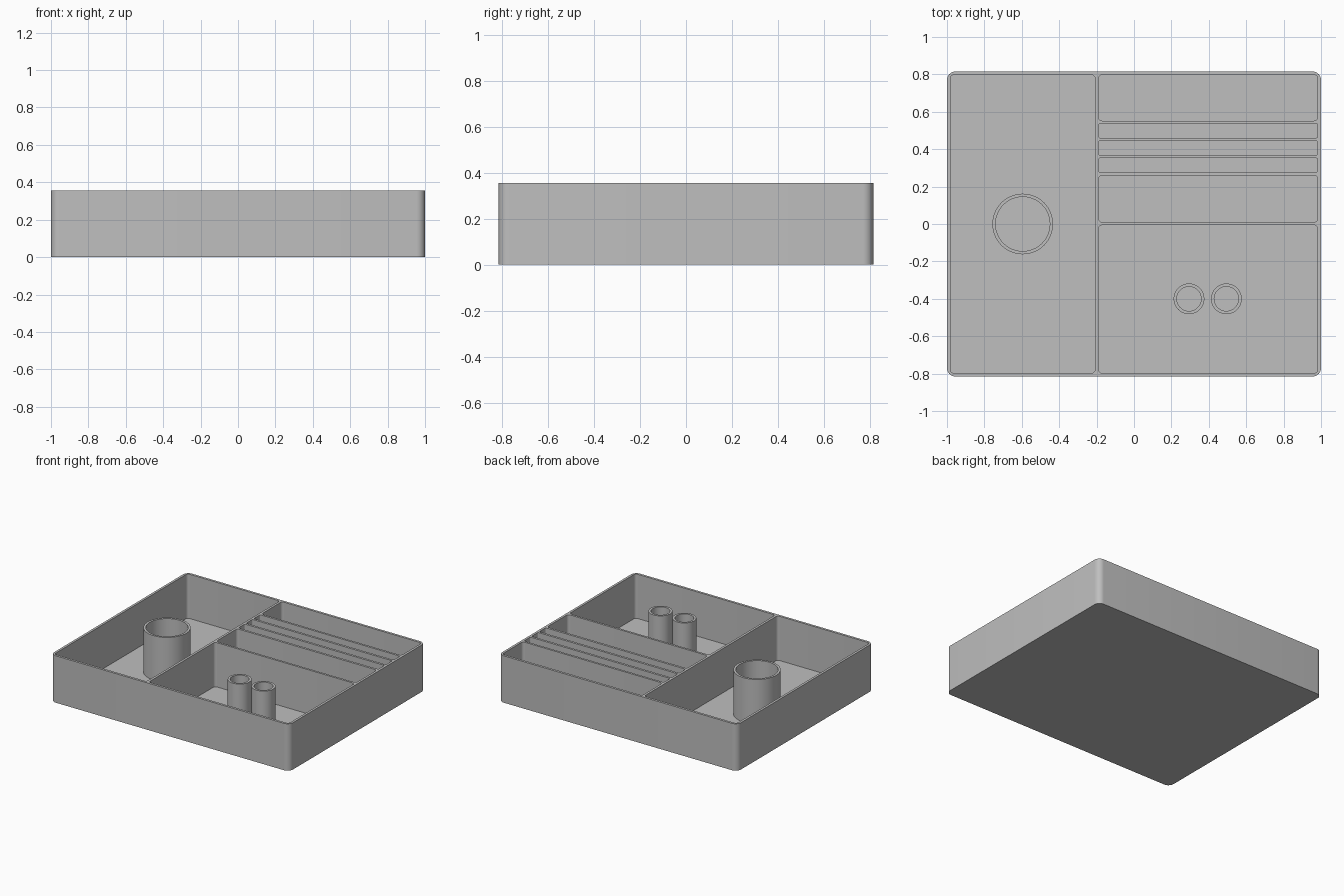
import bpy
import bmesh
from math import cos, sin, pi, radians
from mathutils import Vector, Matrix

HEIGHT = 0.355
FLOOR = 0.02

if "Cube" in bpy.data.objects:
    bpy.data.objects.remove(bpy.data.objects["Cube"], do_unlink=True)

grey = bpy.data.materials.new("plain grey")
grey.use_nodes = True
colour = (0.52, 0.52, 0.52, 1)
grey.diffuse_color = colour
grey.node_tree.nodes["Principled BSDF"].inputs["Base Color"].default_value = colour


def make_object(name, bm):
    bmesh.ops.recalc_face_normals(bm, faces=bm.faces[:])
    mesh = bpy.data.meshes.new(name)
    bm.to_mesh(mesh)
    bm.free()
    mesh.materials.append(grey)
    obj = bpy.data.objects.new(name, mesh)
    bpy.context.collection.objects.link(obj)
    return obj


def rounded_block(bm, x0, x1, y0, y1, z0, z1, radius, steps=8):
    """Extrude a rectangle with rounded corners."""
    corners = [(x1, y1), (x0, y1), (x0, y0), (x1, y0)]
    signs = [(-1, -1), (1, -1), (1, 1), (-1, 1)]
    ring = []
    for i, ((x, y), (sx, sy)) in enumerate(zip(corners, signs)):
        for k in range(steps + 1):
            a = (i + k / steps) * pi / 2
            ring.append(bm.verts.new((x + radius * (sx + cos(a)),
                                      y + radius * (sy + sin(a)), z0)))
    face = bm.faces.new(ring)
    result = bmesh.ops.extrude_face_region(bm, geom=[face])
    top = [g for g in result["geom"] if isinstance(g, bmesh.types.BMVert)]
    bmesh.ops.translate(bm, verts=top, vec=(0, 0, z1 - z0))


def smooth(obj):
    bpy.ops.object.select_all(action="DESELECT")
    obj.select_set(True)
    bpy.context.view_layer.objects.active = obj
    bpy.ops.object.shade_smooth_by_angle(angle=radians(30))


# Solid tray body
bm = bmesh.new()
rounded_block(bm, -1, 1, -0.815, 0.815, 0, HEIGHT, 0.045)
tray = make_object("tray", bm)

# Compartments cut from the body: one long bay, one front bay, five slots
bm = bmesh.new()
rounded_block(bm, -0.982, -0.208, -0.797, 0.797, FLOOR, 0.5, 0.02)
rows = [(-0.797, -0.006), (0.01, 0.26), (0.277, 0.352),
        (0.369, 0.444), (0.461, 0.536), (0.552, 0.797)]
for y0, y1 in rows:
    rounded_block(bm, -0.19, 0.982, y0, y1, FLOOR, 0.5, 0.02 if y1 - y0 > 0.1 else 0.008)
cutter = make_object("compartment_cutter", bm)
cutter.hide_render = True

cut = tray.modifiers.new("compartments", "BOOLEAN")
cut.operation = "DIFFERENCE"
cut.solver = "EXACT"
cut.object = cutter
bpy.context.view_layer.objects.active = tray
tray.select_set(True)
bpy.ops.object.modifier_apply(modifier=cut.name)
bpy.data.objects.remove(cutter, do_unlink=True)
smooth(tray)


# Round open holders standing on the floor
def holder(name, x, y, outer, inner):
    bm = bmesh.new()
    profile = [(outer, FLOOR / 2), (outer, HEIGHT), (inner, HEIGHT), (inner, FLOOR / 2)]
    verts = [bm.verts.new((r, 0, z)) for r, z in profile]
    edges = [bm.edges.new((verts[i], verts[(i + 1) % 4])) for i in range(4)]
    bmesh.ops.spin(bm, geom=verts + edges, cent=(0, 0, 0), axis=(0, 0, 1),
                   angle=2 * pi, steps=64, use_merge=True)
    bmesh.ops.remove_doubles(bm, verts=bm.verts[:], dist=0.0001)
    obj = make_object(name, bm)
    obj.location = (x, y, 0)
    smooth(obj)


holder("large_cup_holder", -0.595, 0, 0.162, 0.145)
for side, x in (("right", 0.294), ("left", 0.494)):
    holder(side + "_small_holder", x, -0.4, 0.082, 0.065)
